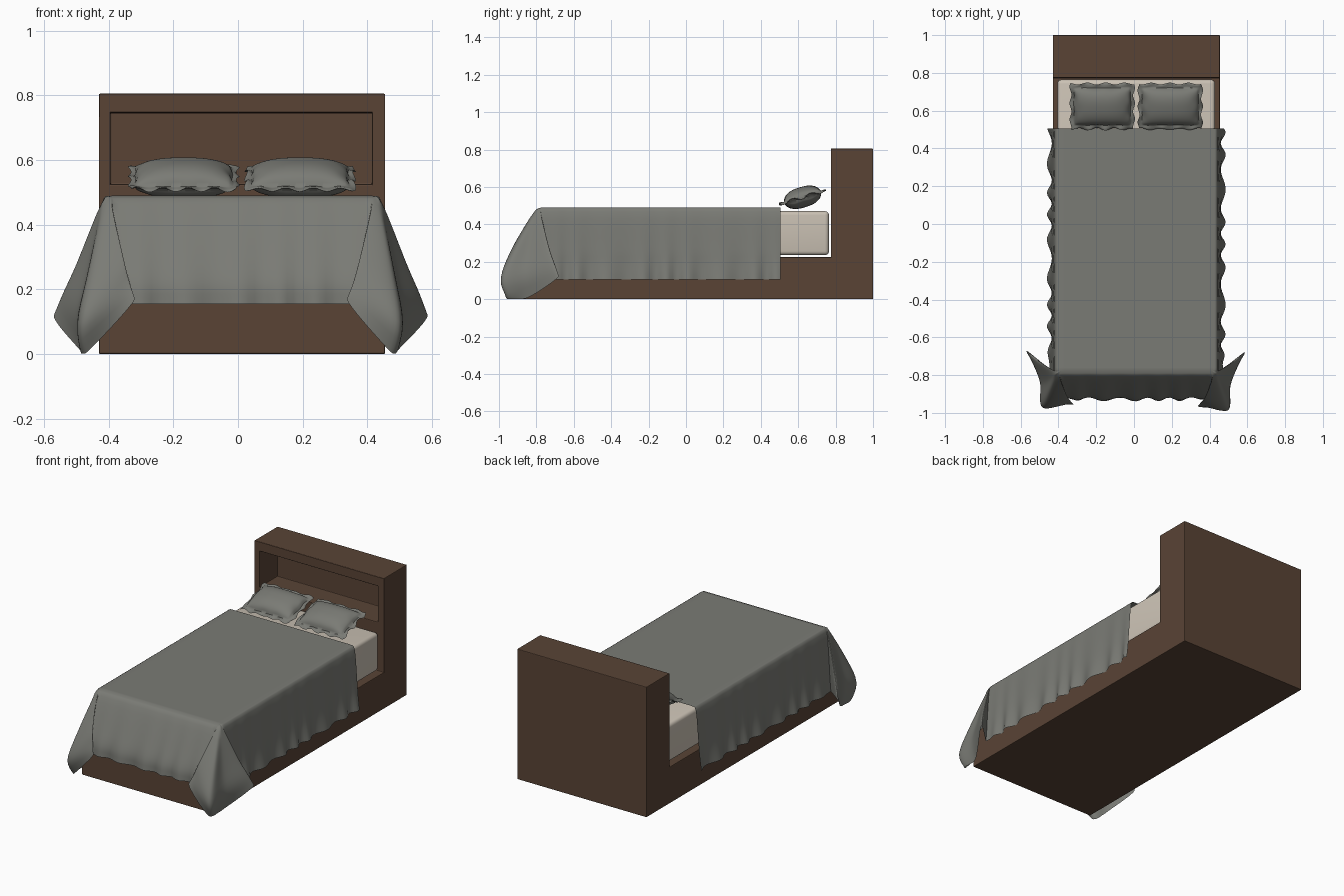
import bpy, bmesh, math
from mathutils import Vector, Matrix

if "Cube" in bpy.data.objects:
    bpy.data.objects.remove(bpy.data.objects["Cube"])

XC = 0.012  # centre line of the bed


def material(name, rgb):
    m = bpy.data.materials.new(name)
    m.diffuse_color = (*rgb, 1)
    m.use_nodes = True
    m.node_tree.nodes["Principled BSDF"].inputs["Base Color"].default_value = m.diffuse_color
    return m


WOOD = material("dark_wood", (0.100, 0.057, 0.036))
CLOTH = material("grey_cloth", (0.195, 0.198, 0.178))
CREAM = material("cream_fabric", (0.60, 0.54, 0.46))


def finish(bm, name, mat, angle=None):
    me = bpy.data.meshes.new(name)
    bm.to_mesh(me)
    bm.free()
    ob = bpy.data.objects.new(name, me)
    bpy.context.collection.objects.link(ob)
    me.materials.append(mat)
    if angle:
        bpy.ops.object.select_all(action='DESELECT')
        ob.select_set(True)
        bpy.context.view_layer.objects.active = ob
        bpy.ops.object.shade_smooth_by_angle(angle=math.radians(angle))
    return ob


def bevel(ob, width, segments):
    b = ob.modifiers.new("bevel", 'BEVEL')
    b.width, b.segments, b.limit_method = width, segments, 'ANGLE'


def spline(pts, t):
    """Smooth curve through the points, t in 0..1."""
    n = len(pts) - 1
    i = min(int(t * n), n - 1)
    f = t * n - i
    b, c = Vector(pts[i]), Vector(pts[i + 1])
    a = Vector(pts[i - 1]) if i > 0 else 2 * b - c
    d = Vector(pts[i + 2]) if i + 2 <= n else 2 * c - b
    return 0.5 * (2 * b + (c - a) * f + (2 * a - 5 * b + 4 * c - d) * f * f
                  + (3 * b - a - 3 * c + d) * f ** 3)


def patch(bm, func, nu, nv):
    g = [[bm.verts.new(func(i / nu, j / nv)) for j in range(nv + 1)] for i in range(nu + 1)]
    for i in range(nu):
        for j in range(nv):
            bm.faces.new((g[i][j], g[i + 1][j], g[i + 1][j + 1], g[i][j + 1]))


# Wooden frame: L-shaped side profile, with a niche in the headboard
bm = bmesh.new()
prof = [(-0.91, 0), (1, 0), (1, 0.805), (0.775, 0.805), (0.775, 0.225), (-0.91, 0.225)]
face = bm.faces.new([bm.verts.new((-0.43, y, z)) for y, z in prof])
ext = bmesh.ops.extrude_face_region(bm, geom=[face])
for v in ext['geom']:
    if isinstance(v, bmesh.types.BMVert):
        v.co.x = 0.455
bmesh.ops.recalc_face_normals(bm, faces=bm.faces)
front = next(f for f in bm.faces if f.normal.y < -0.9 and f.calc_center_median().y > 0)
bmesh.ops.inset_individual(bm, faces=[front], thickness=0.03)
for v in front.verts:
    v.co.x = -0.395 if v.co.x < 0 else 0.415
    v.co.z = 0.525 if v.co.z < 0.5 else 0.747
niche = bmesh.ops.extrude_discrete_faces(bm, faces=[front])['faces'][0]
for v in niche.verts:
    v.co.y = 0.95
bevel(finish(bm, "bed_frame", WOOD), 0.004, 2)

# Mattress
bm = bmesh.new()
bmesh.ops.create_cube(bm, size=1)
for v in bm.verts:
    v.co = Vector((XC + v.co.x * 0.835, -0.008 + v.co.y * 1.545, 0.353 + v.co.z * 0.236))
bmesh.ops.bevel(bm, geom=bm.edges[:], offset=0.022, segments=4, profile=0.5, affect='EDGES')
finish(bm, "mattress", CREAM, 40)

# Blanket: flat top, two rippled sides, foot panel and draped corner folds
HALF, FOOT, HEAD, TOP = 0.40, -0.775, 0.505, 0.49
SIDE = [(0.40, 0.49), (0.432, 0.468), (0.448, 0.28), (0.453, 0.19), (0.460, 0.105)]
ENDS = [(-0.775, 0.49), (-0.81, 0.465), (-0.885, 0.31), (-0.92, 0.22), (-0.925, 0.155)]
# between side and foot: side flap, hollow, corner tail, foot flap
FOLDS = [
    [(HALF, FOOT, TOP)] * 4,
    [(0.434, -0.78, 0.466), (0.432, -0.80, 0.463), (0.422, -0.81, 0.461), (0.405, -0.815, 0.463)],
    [(0.510, -0.735, 0.28), (0.478, -0.84, 0.25), (0.468, -0.93, 0.24), (0.37, -0.915, 0.30)],
    [(0.550, -0.705, 0.19), (0.505, -0.85, 0.12), (0.490, -0.985, 0.10), (0.35, -0.945, 0.22)],
    [(0.578, -0.680, 0.12), (0.490, -0.84, 0.01), (0.475, -0.955, 0.0), (0.33, -0.965, 0.165)],
]
bm = bmesh.new()
NY, NX, NT = 80, 40, 16


def top(u, v):
    return Vector((XC - HALF + 2 * HALF * u, FOOT + (HEAD - FOOT) * v, TOP))


def foot(u, v):
    p = spline(ENDS, v)
    wave = 0.010 * v * v * math.sin(u * 37 + math.sin(u * 9)) * min(1, 8 * u, 8 * (1 - u))
    return Vector((XC - HALF + 2 * HALF * u, p[0] + wave - 0.004 * v * v * math.sin(math.pi * u), p[1]))


def side(s):
    def f(u, v):
        p = spline(SIDE, v)
        y = FOOT + (HEAD - FOOT) * u
        wave = 0.013 * v ** 2.2 * math.sin(y * 42 + 1.3 * math.sin(y * 11 + s)) * min(1, 10 * u)
        return Vector((XC + s * (p[0] + wave), y, p[1]))
    return f


def corner(s):
    def f(u, v):
        rings = []
        for sd, en, fold in zip(SIDE, ENDS, FOLDS):
            rings.append([(sd[0], FOOT, sd[1])] + fold + [(HALF, en[0], en[1])])
        p = spline([spline([r[i] for r in rings], v) for i in range(6)], u)
        tail = math.sin(math.pi * u) ** 2 * v * v  # the two corners differ a little
        return Vector((XC + s * p.x - 0.010 * tail, p.y - (0.003 if s > 0 else -0.025) * tail,
                       max(p.z, 0.002)))
    return f


patch(bm, top, NX, NY)
patch(bm, foot, NX, NT)
for s in (-1, 1):
    patch(bm, side(s), NY, NT)
    patch(bm, corner(s), 50, NT)
bmesh.ops.remove_doubles(bm, verts=bm.verts, dist=0.0002)
bmesh.ops.recalc_face_normals(bm, faces=bm.faces)
if sum(f.normal.z * f.calc_area() for f in bm.faces) < 0:
    bmesh.ops.reverse_faces(bm, faces=bm.faces)
finish(bm, "blanket", CLOTH, 60)


# Pillows: padded body with a wavy flange, tilted toward the headboard
def pillow(name, cx, phase):
    bm = bmesh.new()
    W, L, BW, BL = 0.168, 0.126, 0.150, 0.100

    def shell(sign):
        def f(u, v):
            x, y = (2 * u - 1) * W, (2 * v - 1) * L
            a, b = abs(x) / BW, abs(y) / BL
            h = 0.003
            if a < 1 and b < 1:
                h += 0.052 * math.sqrt((1 - a ** 2.5) * (1 - b ** 2.5))
            if max(abs(2 * u - 1), abs(2 * v - 1)) > 0.999:
                h = 0
            rim = max(abs(2 * u - 1), abs(2 * v - 1)) ** 8
            w = math.sin(x * 75 + phase) * math.cos(y * 60 + phase * 2)
            return Vector((x * (1 + 0.03 * rim * math.sin(y * 70 + phase)),
                           y * (1 + 0.04 * rim * math.sin(x * 62 + phase)),
                           sign * h + 0.009 * rim * w))
        return f

    for sign in (1, -1):
        patch(bm, shell(sign), 56, 44)
    bmesh.ops.remove_doubles(bm, verts=bm.verts, dist=0.0002)
    bmesh.ops.recalc_face_normals(bm, faces=bm.faces)
    bm.transform(Matrix.Translation((cx, 0.623, 0.545)) @ Matrix.Rotation(math.radians(17), 4, 'X'))
    finish(bm, name, CLOTH, 60)


pillow("left_pillow", -0.168, 0.4)
pillow("right_pillow", 0.192, 1.7)
